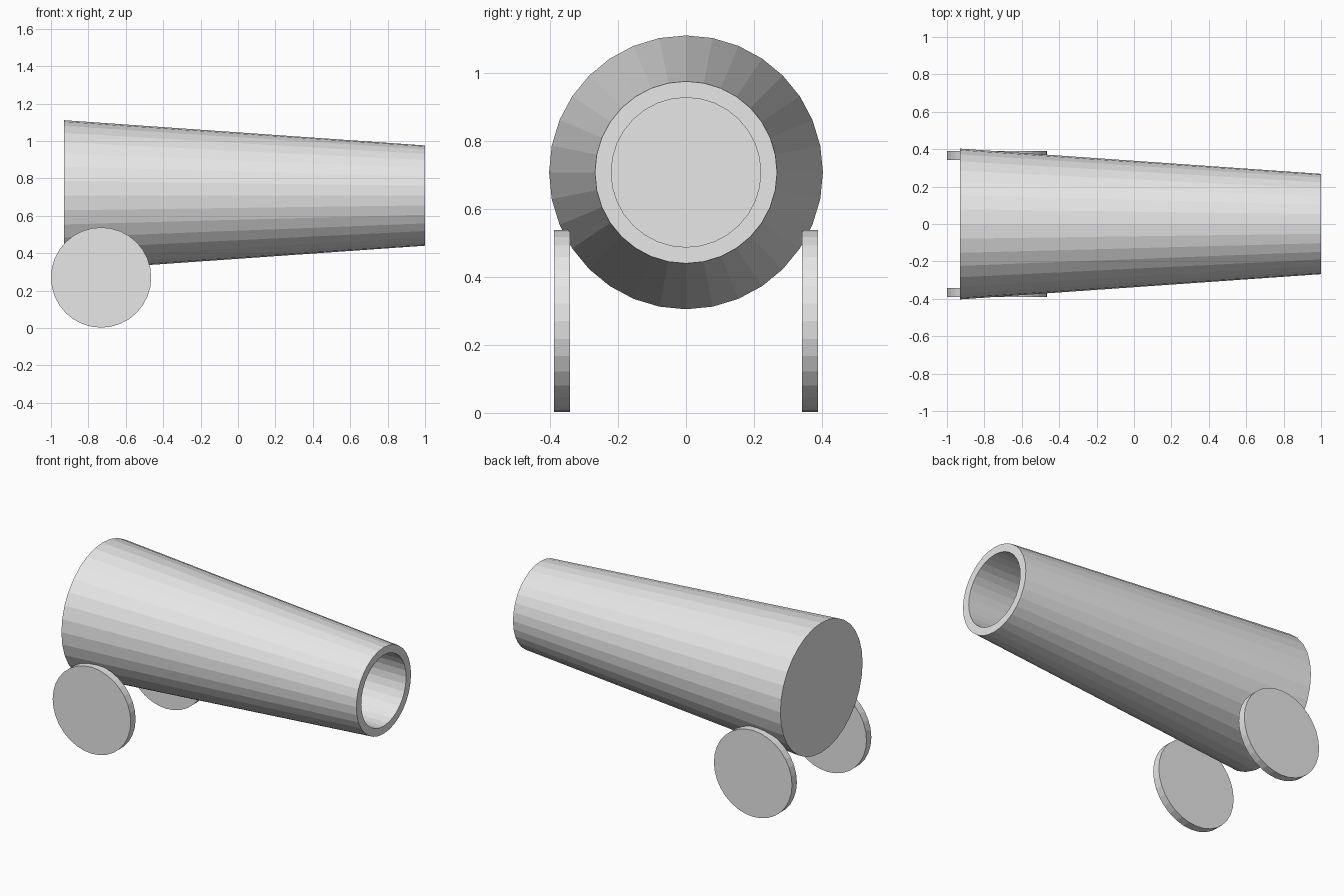
import bpy, bmesh, math

cube = bpy.data.objects.get("Cube")
if cube:
    bpy.data.objects.remove(cube, do_unlink=True)

SIDES = 32
GREY = (0.8, 0.8, 0.8, 1)

metal = bpy.data.materials.new("light_grey")
metal.use_nodes = True
metal.diffuse_color = GREY
metal.node_tree.nodes["Principled BSDF"].inputs["Base Color"].default_value = GREY


def lathe(name, profile, axis, location):
    """Turn (distance along axis, radius) rings into a closed solid."""
    bm = bmesh.new()
    rings = []
    for along, radius in profile:
        ring = []
        for i in range(SIDES):
            a = math.tau * i / SIDES
            u, v = radius * math.cos(a), radius * math.sin(a)
            ring.append(bm.verts.new((along, u, v) if axis == "x" else (u, along, v)))
        rings.append(ring)
    for r, s in zip(rings, rings[1:]):
        for i in range(SIDES):
            j = (i + 1) % SIDES
            bm.faces.new((r[i], r[j], s[j], s[i]))
    bm.faces.new(rings[0])
    bm.faces.new(rings[-1])
    bmesh.ops.recalc_face_normals(bm, faces=bm.faces)
    mesh = bpy.data.meshes.new(name)
    bm.to_mesh(mesh)
    bm.free()
    mesh.materials.append(metal)
    obj = bpy.data.objects.new(name, mesh)
    obj.location = location
    bpy.context.collection.objects.link(obj)
    return obj


# Tapered barrel: breech, muzzle rim, then the straight bore and its floor
lathe("barrel", [(-0.93, 0.403), (1, 0.268), (1, 0.22), (-0.75, 0.22)],
      "x", (0, 0, 0.708))

# Flat disc wheels beside the breech
for name, y in (("right_wheel", -0.365), ("left_wheel", 0.365)):
    lathe(name, [(-0.024, 0.268), (0.024, 0.268)], "y", (-0.732, y, 0.27))
